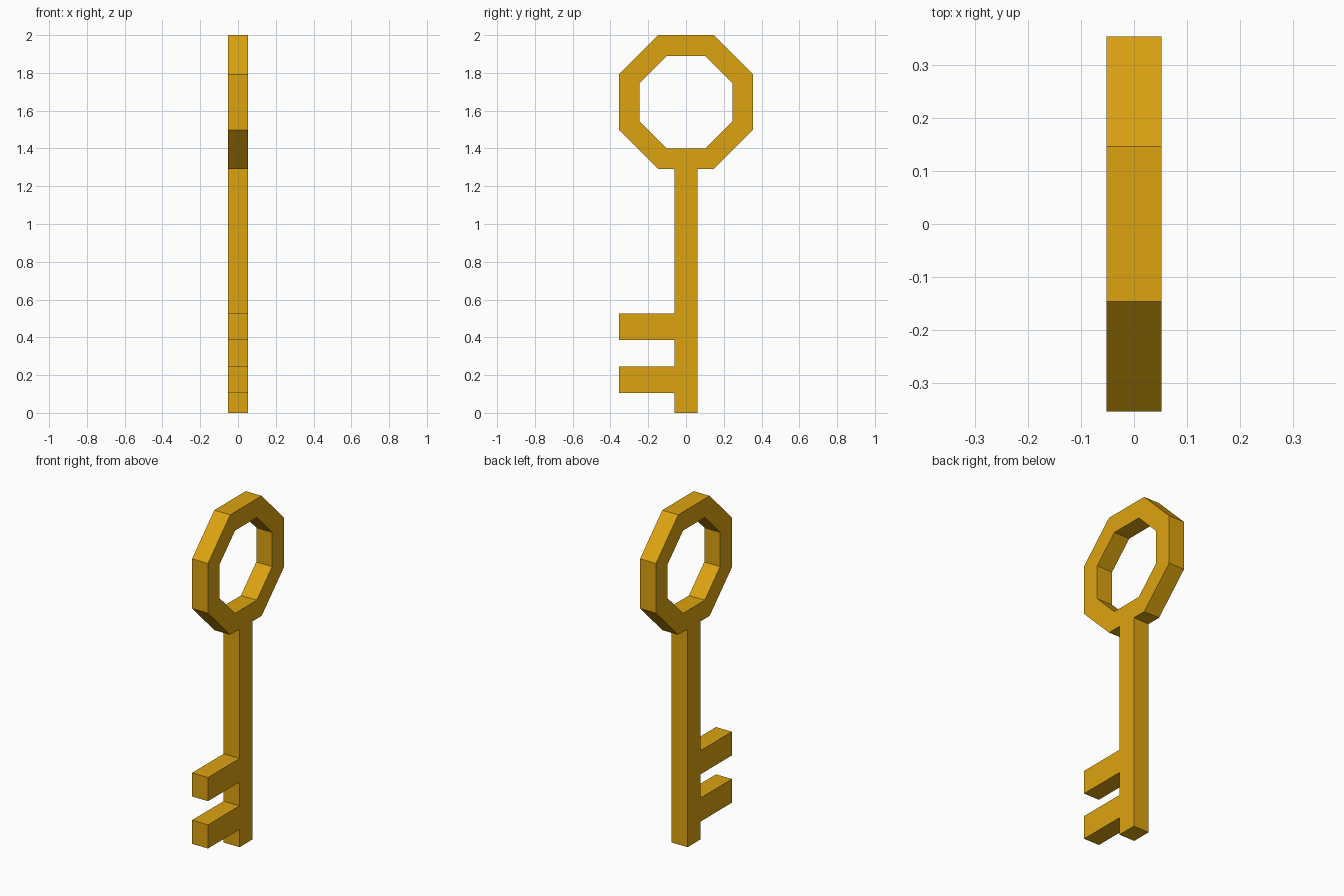
import bpy
import bmesh
import math

cube = bpy.data.objects.get("Cube")
if cube:
    bpy.data.objects.remove(cube, do_unlink=True)

HALF = 0.052          # half thickness of the key
REACH = 0.355         # half width of the bow, also the reach of the bits
SHAFT = 0.06          # half width of the shaft
BOW_Z = 2 - REACH     # centre of the bow

gold = bpy.data.materials.new("gold")
gold.use_nodes = True
color = (0.72, 0.37, 0.005, 1)
gold.diffuse_color = color
gold.node_tree.nodes["Principled BSDF"].inputs["Base Color"].default_value = color


def finish(name, bm):
    bmesh.ops.recalc_face_normals(bm, faces=bm.faces)
    mesh = bpy.data.meshes.new(name)
    bm.to_mesh(mesh)
    bm.free()
    mesh.materials.append(gold)
    obj = bpy.data.objects.new(name, mesh)
    bpy.context.collection.objects.link(obj)


def bar(name, y0, y1, z0, z1):
    bm = bmesh.new()
    bmesh.ops.create_cube(bm, size=1)
    for v in bm.verts:
        v.co.x *= 2 * HALF
        v.co.y = y1 if v.co.y > 0 else y0
        v.co.z = z1 if v.co.z > 0 else z0
    finish(name, bm)


def octagon_ring(name, outer, inner):
    # Sweep a rectangular section around eight corners
    bm = bmesh.new()
    section = [(-HALF, outer), (HALF, outer), (HALF, inner), (-HALF, inner)]
    loops = []
    for i in range(8):
        angle = math.radians(22.5 + 45 * i)
        scale = 1 / math.cos(math.radians(22.5))
        loops.append([bm.verts.new((x, r * scale * math.cos(angle),
                                    BOW_Z + r * scale * math.sin(angle)))
                      for x, r in section])
    for i in range(8):
        a, b = loops[i], loops[(i + 1) % 8]
        for j in range(4):
            k = (j + 1) % 4
            bm.faces.new((a[j], a[k], b[k], b[j]))
    finish(name, bm)


# Bow, shaft and the two bits
octagon_ring("bow", REACH, 0.245)
bar("shaft", -SHAFT, SHAFT, 0, BOW_Z - REACH)
for name, bottom in (("lower_bit", 0.105), ("upper_bit", 0.385)):
    bar(name, -REACH, -SHAFT, bottom, bottom + 0.14)
